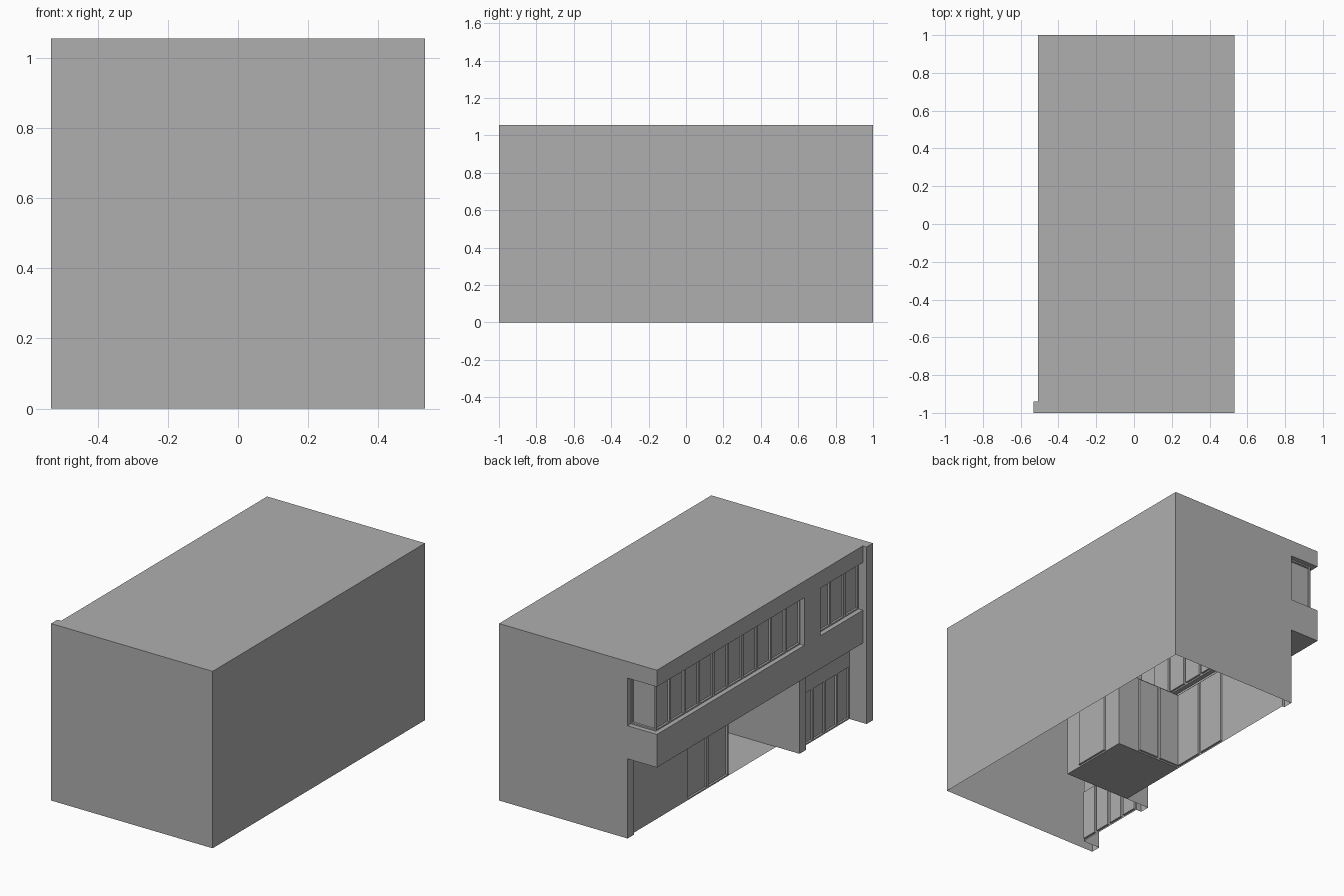
import bpy, bmesh

if "Cube" in bpy.data.objects:
    bpy.data.objects.remove(bpy.data.objects["Cube"])

H, FLOOR, SILL, HEAD = 1.055, 0.475, 0.672, 0.956

# Mid-grey render for the whole building
GREY = bpy.data.materials.new("grey_render")
GREY.diffuse_color = (0.43, 0.43, 0.43, 1)
GREY.use_nodes = True
GREY.node_tree.nodes["Principled BSDF"].inputs["Base Color"].default_value = GREY.diffuse_color


def finish(bm, name):
    mesh = bpy.data.meshes.new(name)
    bm.normal_update()
    bm.to_mesh(mesh)
    bm.free()
    mesh.materials.append(GREY)
    ob = bpy.data.objects.new(name, mesh)
    bpy.context.collection.objects.link(ob)
    return ob


def ribbon(name, path, z0, z1):
    """Vertical single-skin wall along a plan path (counter-clockwise = outward)."""
    bm = bmesh.new()
    low = [bm.verts.new((x, y, z0)) for x, y in path]
    top = [bm.verts.new((x, y, z1)) for x, y in path]
    for i in range(len(path) - 1):
        bm.faces.new((low[i], low[i + 1], top[i + 1], top[i]))
    return finish(bm, name)


def plate(name, outline, z, up=True):
    """Flat horizontal face, turned to look up or down."""
    bm = bmesh.new()
    f = bm.faces.new([bm.verts.new((x, y, z)) for x, y in outline])
    f.normal_update()
    if (f.normal.z > 0) != up:
        f.normal_flip()
    return finish(bm, name)


def glazing(name, p, q, z0, z1, n, frame=0.012, depth=0.010):
    """Row of n framed panes with the glass set back."""
    bm = bmesh.new()
    pts = [(p[0] + (q[0] - p[0]) * i / n, p[1] + (q[1] - p[1]) * i / n) for i in range(n + 1)]
    low = [bm.verts.new((x, y, z0)) for x, y in pts]
    top = [bm.verts.new((x, y, z1)) for x, y in pts]
    for i in range(n):
        bm.faces.new((low[i], low[i + 1], top[i + 1], top[i]))
    bm.normal_update()
    # frame border, then a step back to the glass
    bmesh.ops.inset_individual(bm, faces=bm.faces[:], thickness=frame, depth=0)
    panes = bm.faces[:n]
    bmesh.ops.inset_individual(bm, faces=panes, thickness=0.002, depth=-depth)
    return finish(bm, name)


# Plain right, back and front walls, with the front wing wall
ribbon("right_wall", [(.533, -1), (.533, 1)], 0, H)
ribbon("front_wall", [(-.533, -.94), (-.533, -1), (.533, -1)], 0, H)
ribbon("back_wall", [(.533, 1), (-.315, 1)], 0, H)
for z0, z1, x in ((0, FLOOR, -.42), (FLOOR, SILL, -.508), (SILL, HEAD, -.48), (HEAD, H, -.508)):
    ribbon("wing_wall_return", [(x, -.94), (-.533, -.94)], z0, z1)

# Ground floor facade
ground = [(-.315, 1), (-.315, .94), (-.30, .94), (-.30, .42), (-.30, .03), (0, .03),
          (.135, .03), (.135, -.08), (.135, -.32), (.135, -.42),
          (-.455, -.42), (-.455, -.48), (-.42, -.48), (-.42, -.94)]
ribbon("ground_wall", ground[:4], 0, FLOOR)
glazing("shop_window", ground[3], ground[4], 0, FLOOR, 2)
glazing("entry_side_window", ground[4], ground[5], 0, FLOOR, 2)
ribbon("entry_wall", ground[5:8], 0, FLOOR)
glazing("entry_door", ground[7], ground[8], 0, FLOOR, 1)
ribbon("dividing_wall", ground[8:13], 0, FLOOR)
glazing("folding_doors", ground[12], ground[13], 0, .32, 4)
ribbon("door_header", ground[12:], .32, FLOOR)

# Entry floor and overhang underside
plate("entry_floor", [(.135, -.42), (.135, .03), (-.30, .03), (-.30, -.42)], 0)
plate("overhang_soffit", [(-.508, -.94), (-.508, 1)] + ground, FLOOR, up=False)

# Upper floor bands
for name, z0, z1 in (("spandrel", FLOOR, SILL), ("fascia", HEAD, H)):
    ribbon(name, [(-.315, 1), (-.508, 1), (-.508, -.94)], z0, z1)

# Upper windows: corner strip and small bay
ribbon("window_jamb", [(-.315, 1), (-.315, .97)], SILL, HEAD)
glazing("side_window", (-.315, .97), (-.48, .97), SILL, HEAD, 1)
glazing("strip_window", (-.48, .97), (-.48, -.39), SILL, HEAD, 10)
ribbon("window_pier", [(-.48, -.39), (-.508, -.39), (-.508, -.54), (-.48, -.54)], SILL, HEAD)
glazing("bay_window", (-.48, -.54), (-.48, -.94), SILL, HEAD, 3)

# Sills and heads of the recessed windows
ledges = {
    "strip": [(-.315, 1), (-.508, 1), (-.508, -.39), (-.48, -.39), (-.48, .97), (-.315, .97)],
    "bay": [(-.508, -.54), (-.508, -.94), (-.48, -.94), (-.48, -.54)],
}
for key, outline in ledges.items():
    plate(key + "_window_sill", outline, SILL)
    plate(key + "_window_head", outline, HEAD, up=False)

# Flat roof
plate("roof", [(.533, -1), (.533, 1), (-.508, 1), (-.508, -.94), (-.533, -.94), (-.533, -1)], H)
